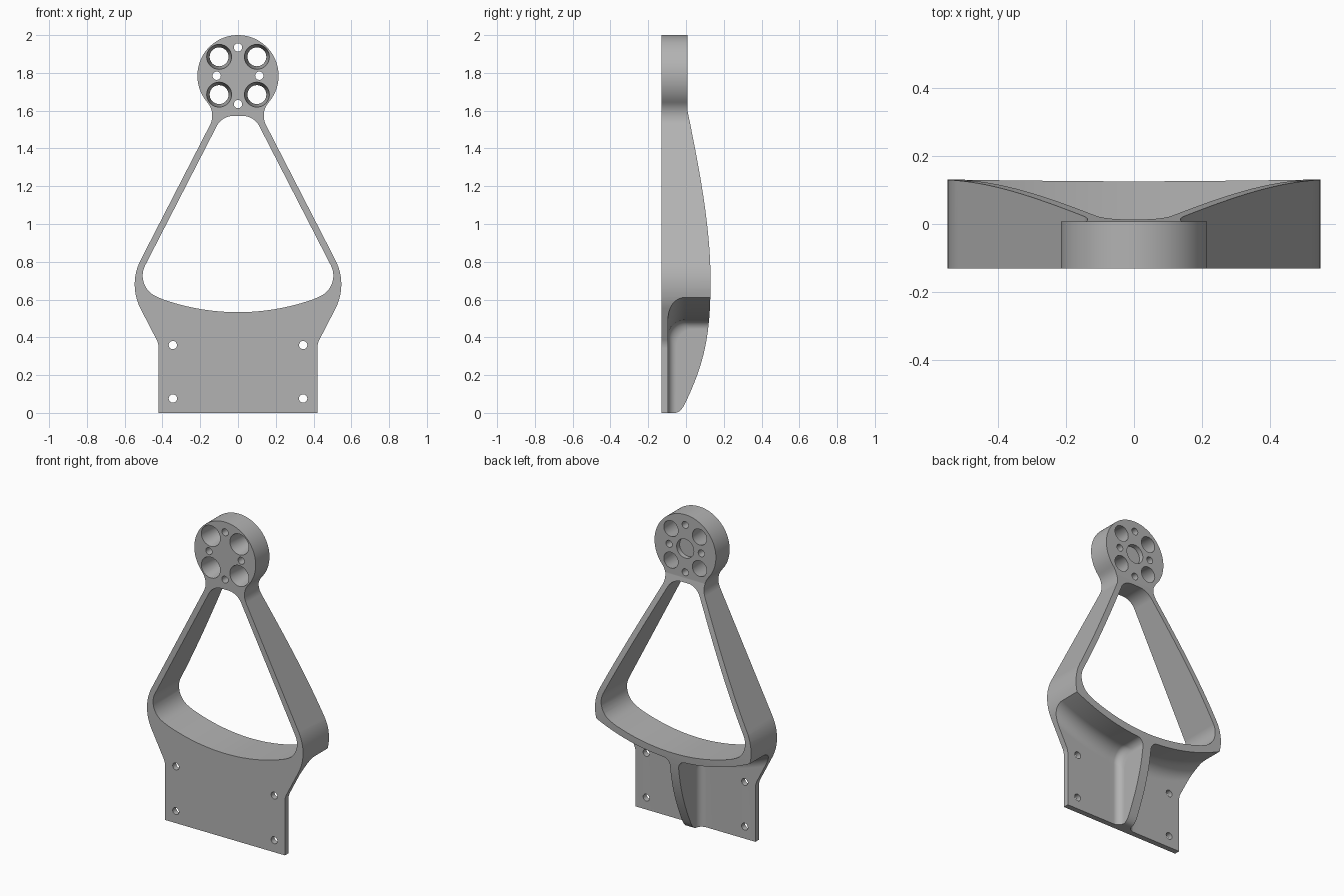
import bpy, bmesh
from math import sin, cos, tan, radians, sqrt, pi
from mathutils import Vector, Matrix
from mathutils.geometry import interpolate_bezier

if "Cube" in bpy.data.objects:
    bpy.data.objects.remove(bpy.data.objects["Cube"], do_unlink=True)

FRONT, HEAD_BACK, BACK = -0.13, 0.008, 0.13
PLATE_BACK = -0.095
HEAD_Z, HEAD_R = 1.785, 0.215


def rounded(points, steps=12):
    """Open path of (u, v, radius) corners with the corners filleted."""
    path = []
    for i, (u, v, r) in enumerate(points):
        p = Vector((u, v))
        if r == 0:
            path.append(p)
            continue
        a = (Vector(points[i - 1][:2]) - p).normalized()
        b = (Vector(points[(i + 1) % len(points)][:2]) - p).normalized()
        half = a.angle(b) / 2
        centre = p + (a + b).normalized() * (r / sin(half))
        start = p + a * (r / tan(half)) - centre
        end = p + b * (r / tan(half)) - centre
        sweep = pi - 2 * half
        for k in range(steps + 1):
            t = k / steps
            path.append(centre + (start * sin((1 - t) * sweep) + end * sin(t * sweep)) / sin(sweep))
    return path


def bezier(*pts, steps=20):
    p = [Vector(q) for q in pts]
    return [Vector(q[:2]) for q in interpolate_bezier(*[v.to_3d() for v in p], steps)]


def mirrored(half):
    """Close a right-hand half outline across x = 0."""
    return half + [Vector((-p.x, p.y)) for p in reversed(half) if p.x > 1e-5]


def loft(name, rings):
    """Solid through matching rings of points, capped at both ends."""
    bm = bmesh.new()
    loops = [[bm.verts.new(p) for p in ring] for ring in rings]
    for a, b in zip(loops, loops[1:]):
        for i in range(len(a)):
            j = (i + 1) % len(a)
            bm.faces.new((a[i], a[j], b[j], b[i]))
    bm.faces.new(loops[0])
    bm.faces.new(loops[-1])
    bmesh.ops.recalc_face_normals(bm, faces=bm.faces)
    mesh = bpy.data.meshes.new(name)
    bm.to_mesh(mesh)
    bm.free()
    obj = bpy.data.objects.new(name, mesh)
    bpy.context.collection.objects.link(obj)
    return obj


def prism_y(name, outline, y0=-0.3, y1=0.3):
    return loft(name, [[(p.x, y, p.y) for p in outline] for y in (y0, y1)])


def bore(name, x, z, r0, y0=-0.3, r1=None, y1=0.3, sides=40):
    turn = [2 * pi * k / sides for k in range(sides)]
    return loft(name, [[(x + r * cos(a), y, z + r * sin(a)) for a in turn]
                       for r, y in ((r0, y0), (r0 if r1 is None else r1, y1))])


def combine(target, other, operation):
    other.hide_render = True
    mod = target.modifiers.new("cut", 'BOOLEAN')
    mod.operation, mod.solver, mod.object = operation, 'EXACT', other
    graph = bpy.context.evaluated_depsgraph_get()
    mesh = bpy.data.meshes.new_from_object(target.evaluated_get(graph))
    target.modifiers.clear()
    target.data = mesh
    bpy.data.objects.remove(other, do_unlink=True)


# Front outline: plate, flared hips, arms, neck and round head
half = rounded([(0.42, -0.1, 0), (0.42, 0.366, 0.1), (0.582, 0.68, 0.28),
                (0.115, 1.589, 0.108), (0.165, 1.647, 0)])[:-1]
for k in range(41):
    a = radians(-40 + 130 * k / 40)
    half.append(Vector((HEAD_R * cos(a), HEAD_Z + HEAD_R * sin(a))))
bracket = prism_y("motor_bracket", mirrored(half))

# Side outline: flat front, thick curved back
side = [Vector((FRONT, 0)), Vector((FRONT, 2.1)), Vector((HEAD_BACK, 2.1))]
side += bezier((HEAD_BACK, 1.6), (0.075, 1.27), (BACK, 0.98), (BACK, 0.7))
side += bezier((BACK, 0.7), (BACK, 0.42), (0.1, 0.27), (0, 0.06))[1:]
side += bezier((0, 0.06), (-0.02, 0.015), (-0.04, 0), (-0.06, 0), steps=10)[1:]
combine(bracket, loft("side_shape", [[(x, p.x, p.y) for p in side] for x in (-1, 1)]), 'INTERSECT')


# Triangular window with a bowed lower edge
def bow(x, radius, low):
    return low + radius - sqrt(radius * radius - x * x)


floor = [(0.04 * k, bow(0.04 * k, 1.194, 0.533), 0) for k in range(11)]
window = rounded(floor + [(0.55, 0.667, 0.12), (0.085, 1.572, 0.1), (0, 1.572, 0)])
combine(bracket, prism_y("window", mirrored(window)), 'DIFFERENCE')

# Rear pockets, leaving a thin plate, a curved shelf and a central rib
RIB, FILLET = 0.03, 0.045
for s in (1, -1):
    rings = []
    stations = [FILLET * (1 - cos(radians(15 * k))) for k in range(7)]
    stations += [FILLET + 0.04 * k for k in range(1, 17)]
    for d in stations:
        inset = FILLET - sqrt(max(0, FILLET ** 2 - max(0, FILLET - d) ** 2))
        x, y = RIB + d, PLATE_BACK + inset
        top = bow(x, 1.239, 0.488) - inset
        ring = rounded([(0.3, -0.1, 0), (y, -0.1, 0), (y, top, 0.09), (0.3, top, 0)], 10)
        rings.append([(s * x, p.x, p.y) for p in ring])
    combine(bracket, loft("pocket", rings), 'DIFFERENCE')

# Head: four tapered openings, four small screw holes, blind recess behind
slope = (0.05 - 0.066) / (HEAD_BACK - FRONT)
for sx in (-1, 1):
    for sz in (-1, 1):
        combine(bracket, bore("tapered_hole", 0.1 * sx, HEAD_Z + 0.1 * sz,
                              0.066 - 0.02 * slope, FRONT - 0.02,
                              0.05 + 0.02 * slope, HEAD_BACK + 0.02), 'DIFFERENCE')
for x, z in ((0, 0.15), (0, -0.15), (0.113, 0), (-0.113, 0)):
    combine(bracket, bore("screw_hole", x, HEAD_Z + z, 0.022, sides=24), 'DIFFERENCE')
combine(bracket, bore("recess", 0, HEAD_Z, 0.06, HEAD_BACK - 0.03), 'DIFFERENCE')

# Plate mounting holes
for x in (-0.345, 0.345):
    for z in (0.076, 0.359):
        combine(bracket, bore("mount_hole", x, z, 0.022, sides=24), 'DIFFERENCE')

# Single grey material
grey = bpy.data.materials.new("plain grey")
grey.use_nodes = True
colour = (0.45, 0.45, 0.45, 1)
grey.diffuse_color = colour
grey.node_tree.nodes["Principled BSDF"].inputs["Base Color"].default_value = colour
bracket.data.materials.clear()
bracket.data.materials.append(grey)
for face in bracket.data.polygons:
    face.material_index = 0

# Smooth curves, crisp edges
bpy.ops.object.select_all(action='DESELECT')
bracket.select_set(True)
bpy.context.view_layer.objects.active = bracket
bpy.ops.object.shade_smooth_by_angle(angle=radians(30))
weighted = bracket.modifiers.new("even_normals", 'WEIGHTED_NORMAL')
weighted.keep_sharp = True
